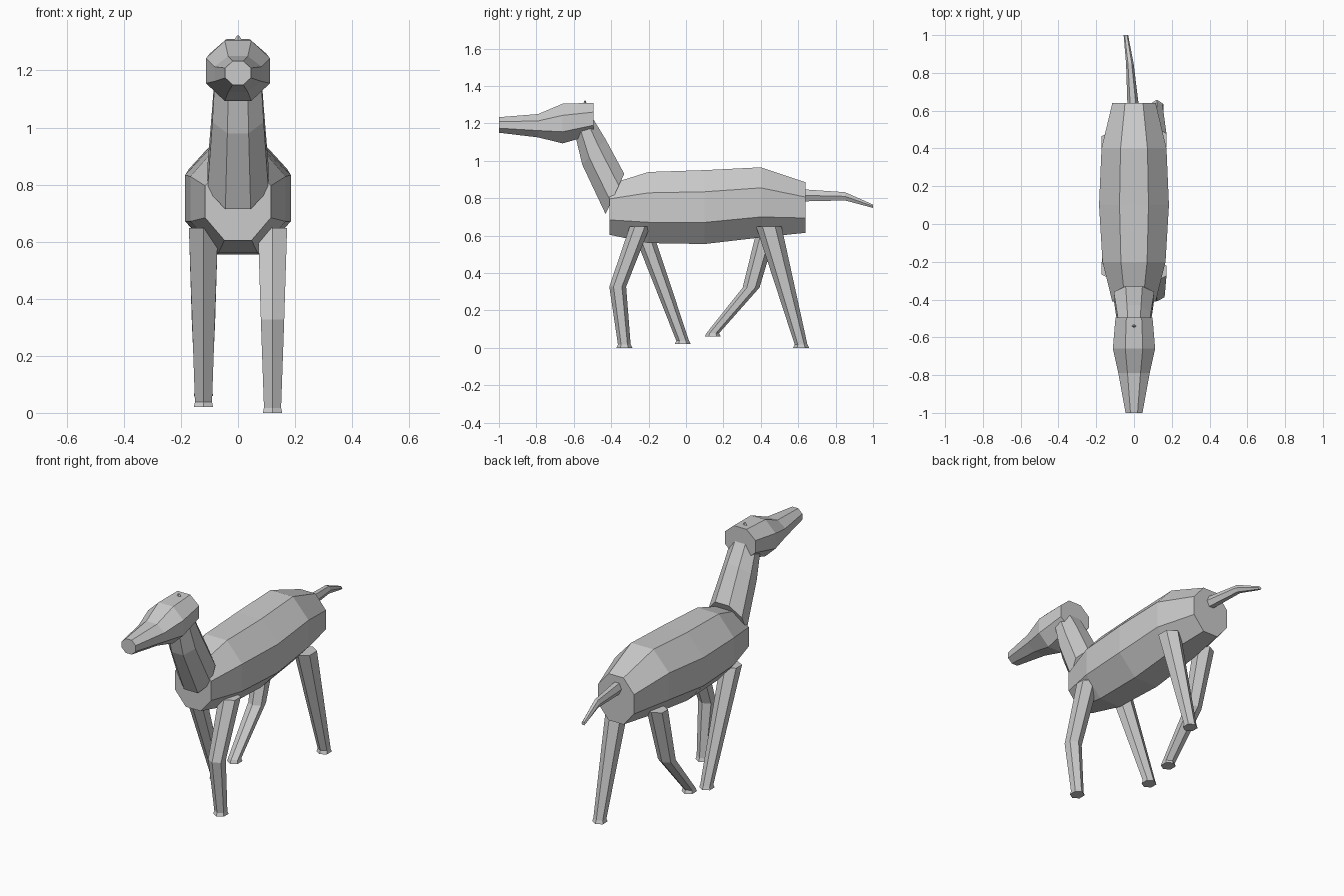
import bpy
import bmesh
from math import cos, sin, pi

default_cube = bpy.data.objects.get("Cube")
if default_cube:
    bpy.data.objects.remove(default_cube, do_unlink=True)

# One plain grey for the whole animal
grey = bpy.data.materials.new("plain_grey")
grey.use_nodes = True
colour = (0.6, 0.6, 0.6, 1)
grey.diffuse_color = colour
grey.node_tree.nodes["Principled BSDF"].inputs["Base Color"].default_value = colour


def loft(name, rings, sides, flat_ends):
    """Flat-shaded tube through rings of (centre, half axis in the yz plane, half width)."""
    shift = pi / sides if flat_ends else 0
    angles = [2 * pi * i / sides + shift for i in range(sides)]
    long_max = max(cos(a) for a in angles)
    wide_max = max(sin(a) for a in angles)
    bm = bmesh.new()
    loops = []
    for (x, y, z), (dy, dz), width in rings:
        loops.append([bm.verts.new((x + width * sin(a) / wide_max,
                                    y + dy * cos(a) / long_max,
                                    z + dz * cos(a) / long_max)) for a in angles])
    for low, high in zip(loops, loops[1:]):
        for i in range(sides):
            j = (i + 1) % sides
            bm.faces.new((low[i], low[j], high[j], high[i]))
    bm.faces.new(loops[0])
    bm.faces.new(loops[-1])
    bmesh.ops.recalc_face_normals(bm, faces=bm.faces)
    mesh = bpy.data.meshes.new(name)
    bm.to_mesh(mesh)
    bm.free()
    mesh.materials.append(grey)
    part = bpy.data.objects.new(name, mesh)
    bpy.context.collection.objects.link(part)
    return part


def upright(stations):
    """Rings standing across y, from (y, bottom, top, half width)."""
    return [((0, y, (low + top) / 2), (0, (top - low) / 2), width)
            for y, low, top, width in stations]


def slanted(stations):
    """Rings spanning a front point and a back point, from (front, back, half width)."""
    return [((0, (f[0] + b[0]) / 2, (f[1] + b[1]) / 2),
             ((b[0] - f[0]) / 2, (b[1] - f[1]) / 2), width)
            for f, b, width in stations]


# Barrel-shaped body
loft("body", upright([
    (-0.41, 0.605, 0.875, 0.115),
    (-0.2, 0.56, 0.94, 0.167),
    (0.1, 0.555, 0.95, 0.185),
    (0.4, 0.59, 0.965, 0.172),
    (0.64, 0.615, 0.885, 0.115)]), 8, True)

# Head with a tapering muzzle
loft("head", upright([
    (-1, 1.15, 1.233, 0.045),
    (-0.79, 1.125, 1.25, 0.083),
    (-0.66, 1.093, 1.305, 0.112),
    (-0.495, 1.14, 1.31, 0.098)]), 8, True)

# Neck, its top running up inside the head to a small crown point
loft("neck", slanted([
    ((-0.43, 0.715), (-0.33, 0.93), 0.107),
    ((-0.555, 0.98), (-0.43, 1.115), 0.09),
    ((-0.6, 1.17), (-0.5, 1.23), 0.08)]), 8, True)
loft("crown_point", [
    ((0, -0.54, 1.29), (0.015, 0), 0.025),
    ((0, -0.54, 1.322), (0.003, 0), 0.004)], 4, False)

# Tail, bending down and slightly to the side
loft("tail", [
    ((-0.005, 0.63, 0.815), (0, 0.032), 0.03),
    ((-0.022, 0.85, 0.81), (0, 0.022), 0.02),
    ((-0.043, 1, 0.757), (0, 0.009), 0.012)], 6, True)


# Legs: hip, optional knee, ankle and flared foot, each joint given as (y, z)
def leg(name, side, hip, foot, knee=None, thigh=0.054):
    x = side * 0.121
    rings = [((x, *hip), (thigh, 0), 0.051)]
    if knee:
        rings.append(((x, *knee), (0.045, 0), 0.041))
    rings.append(((x, foot[0], foot[1] + 0.018), (0.034, 0), 0.03))
    rings.append(((x, *foot), (0.043, 0), 0.034))
    loft(name, rings, 6, False)


leg("left_front_leg", 1, (-0.247, 0.648), (-0.33, 0), knee=(-0.365, 0.327))
leg("right_front_leg", -1, (-0.24, 0.648), (-0.018, 0.02))
leg("left_back_leg", 1, (0.443, 0.648), (0.615, 0), thigh=0.068)
leg("right_back_leg", -1, (0.437, 0.648), (0.143, 0.06), knee=(0.348, 0.322))
